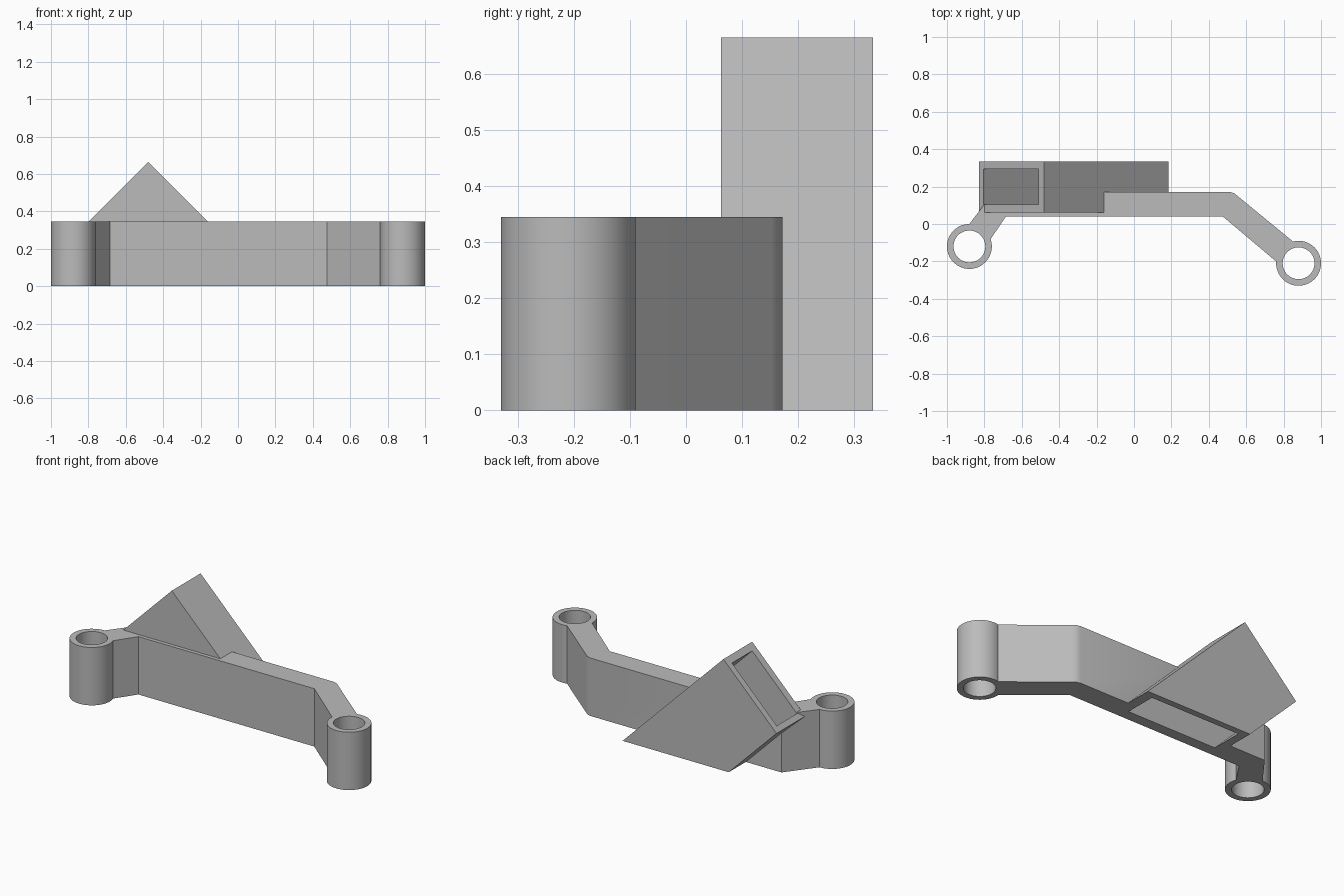
import bpy, bmesh
from mathutils import Matrix, Vector

cube = bpy.data.objects.get("Cube")
if cube:
    bpy.data.objects.remove(cube, do_unlink=True)

grey = bpy.data.materials.new("light grey")
grey.use_nodes = True
grey.diffuse_color = (0.5, 0.5, 0.5, 1)
grey.node_tree.nodes["Principled BSDF"].inputs["Base Color"].default_value = (0.5, 0.5, 0.5, 1)

HEIGHT = 0.345
OUTER, INNER = 0.12, 0.085
LEFT_END, RIGHT_END = (0.88, -0.21), (-0.88, -0.12)


def finish(name, bm):
    bmesh.ops.recalc_face_normals(bm, faces=bm.faces)
    mesh = bpy.data.meshes.new(name)
    bm.to_mesh(mesh)
    bm.free()
    mesh.materials.append(grey)
    obj = bpy.data.objects.new(name, mesh)
    bpy.context.collection.objects.link(obj)
    return obj


def prism(name, points, direction):
    """Extrude a closed outline of 3D points along a direction."""
    bm = bmesh.new()
    face = bm.faces.new([bm.verts.new(p) for p in points])
    new = bmesh.ops.extrude_face_region(bm, geom=[face])["geom"]
    verts = [v for v in new if isinstance(v, bmesh.types.BMVert)]
    bmesh.ops.translate(bm, verts=verts, vec=Vector(direction))
    return finish(name, bm)


def cylinder(name, centre, radius, z0, z1):
    bm = bmesh.new()
    bmesh.ops.create_cone(bm, cap_ends=True, segments=64, radius1=radius, radius2=radius,
                          depth=z1 - z0, matrix=Matrix.Translation((*centre, (z0 + z1) / 2)))
    return finish(name, bm)


def select_only(obj):
    bpy.ops.object.select_all(action="DESELECT")
    obj.select_set(True)
    bpy.context.view_layer.objects.active = obj


def cut(obj, cutter):
    mod = obj.modifiers.new("cut", "BOOLEAN")
    mod.operation, mod.solver, mod.object = "DIFFERENCE", "EXACT", cutter
    select_only(obj)
    bpy.ops.object.modifier_apply(modifier=mod.name)


# Bent arm, seen in plan, with a softened rear corner
plan = [(-0.80, -0.13), (-0.685, 0.04), (0.475, 0.04), (0.80, -0.234),
        (0.87, -0.11), (0.55, 0.153), (0.535, 0.165), (0.51, 0.172),
        (-0.75, 0.172), (-0.89, -0.013)]
arm = prism("bent_arm", [(x, y, 0) for x, y in plan], (0, 0, HEIGHT))

# Tilted holder block, trimmed flat at the base
side = [(-0.48, 0.665), (0.185, 0), (-0.515, 0), (-0.83, 0.315)]
holder = prism("tilted_holder", [(x, 0.062, z) for x, z in side], (0, 0.271, 0))

# Slanted slot running from the upper left face through the base
slot_side = [(-0.855, 0.39), (-0.56, 0.685), (0.225, -0.1), (-0.365, -0.1)]
slot = prism("slot_cutter", [(x, 0.105, z) for x, z in slot_side], (0, 0.19, 0))
cut(arm, slot)
cut(holder, slot)
bpy.data.objects.remove(slot, do_unlink=True)

# Tubular sockets at both ends
for name, centre in (("left_socket", LEFT_END), ("right_socket", RIGHT_END)):
    clearance = cylinder("clearance_cutter", centre, 0.10, -0.1, HEIGHT + 0.1)
    cut(arm, clearance)
    bpy.data.objects.remove(clearance, do_unlink=True)
    socket = cylinder(name, centre, OUTER, 0, HEIGHT)
    bore = cylinder("bore_cutter", centre, INNER, -0.1, HEIGHT + 0.1)
    cut(socket, bore)
    bpy.data.objects.remove(bore, do_unlink=True)
    select_only(socket)
    bpy.ops.object.shade_smooth_by_angle()

select_only(arm)
bpy.ops.object.shade_smooth_by_angle()
